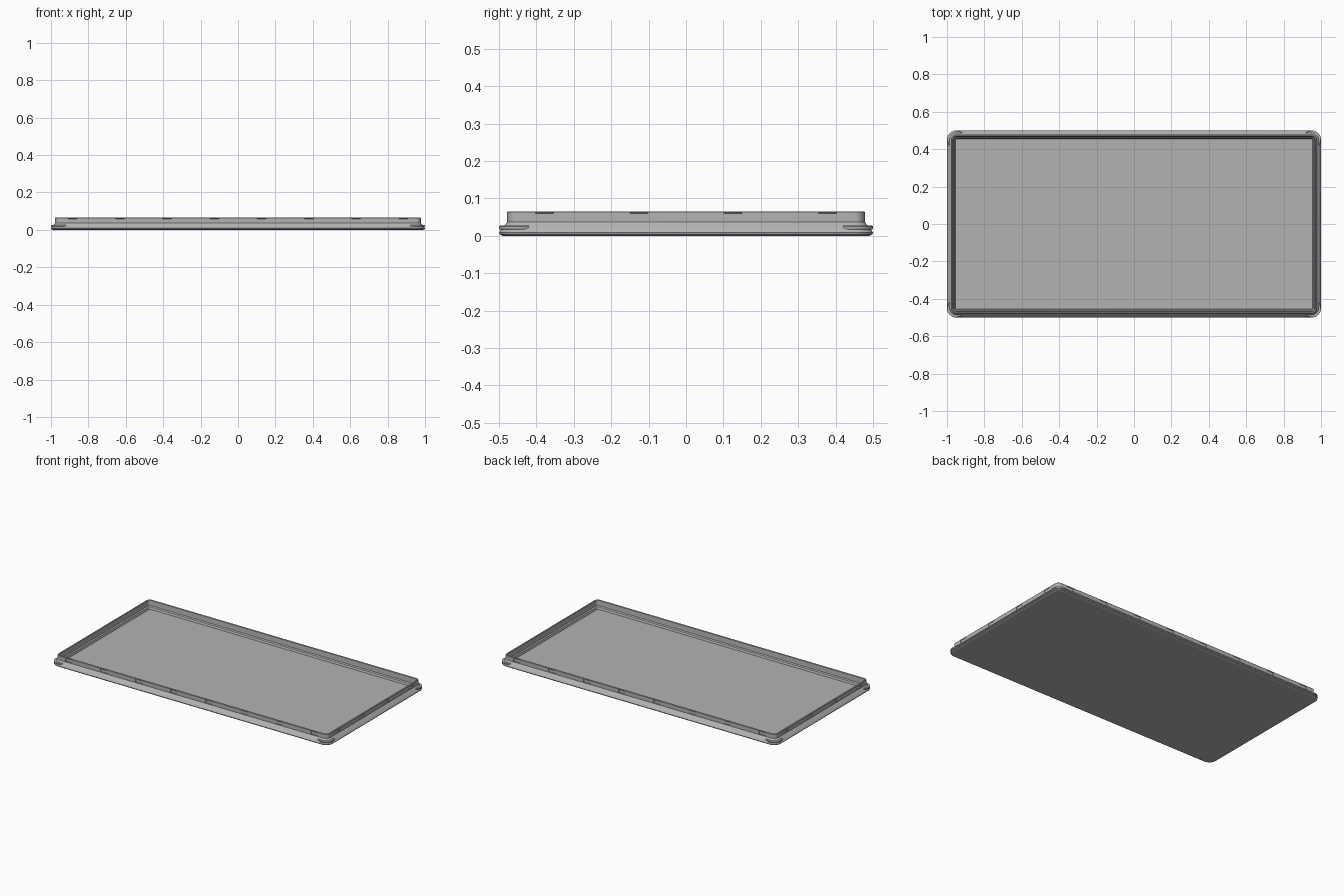
import bpy, bmesh, math
from mathutils import Matrix, Vector

if "Cube" in bpy.data.objects:
    bpy.data.objects.remove(bpy.data.objects["Cube"], do_unlink=True)

HX, HY, R = 1.0, 0.5, 0.05      # half sizes and corner radius of the outer rim
SEG = 8                         # segments per rounded corner

grey = bpy.data.materials.new("plain grey")
grey.use_nodes = True
grey.diffuse_color = (0.45, 0.45, 0.45, 1)
grey.node_tree.nodes["Principled BSDF"].inputs["Base Color"].default_value = grey.diffuse_color


def finish(name, bm):
    bmesh.ops.recalc_face_normals(bm, faces=bm.faces)
    mesh = bpy.data.meshes.new(name)
    bm.to_mesh(mesh)
    bm.free()
    mesh.materials.append(grey)
    obj = bpy.data.objects.new(name, mesh)
    bpy.context.collection.objects.link(obj)
    return obj


def corner(inset):
    """Points of the +x +y corner arc, inset from the outer rim."""
    r = R - inset
    for i in range(SEG + 1):
        a = math.pi / 2 * i / SEG
        yield HX - R + r * math.cos(a), HY - R + r * math.sin(a)


def outline(inset):
    c = list(corner(inset))
    return (c + [(-x, y) for x, y in reversed(c)]
            + [(-x, -y) for x, y in c] + [(x, -y) for x, y in reversed(c)])


def loft(bm, rings, closed):
    """Skin a list of equal point loops and cap both ends."""
    loops = [[bm.verts.new(p) for p in ring] for ring in rings]
    for a, b in zip(loops, loops[1:]):
        n = len(a)
        for i in range(n):
            bm.faces.new((a[i], a[(i + 1) % n], b[(i + 1) % n], b[i]))
    if closed:
        bm.faces.new(loops[0])
        bm.faces.new(loops[-1])


# Tray: section of (inset, height) from the underside, over the wall, to the floor
section = [(0.010, 0), (0.002, 0.004), (0, 0.009), (0.003, 0.013),
           (0.010, 0.024), (0.016, 0.029), (0.022, 0.037), (0.022, 0.063),
           (0.024, 0.065), (0.030, 0.065), (0.032, 0.063), (0.034, 0.030),
           (0.041, 0.025), (0.045, 0.012)]
bm = bmesh.new()
loft(bm, [[(x, y, z) for x, y in outline(d)] for d, z in section], True)
tray = finish("tray", bm)

# Snap recesses around the outside of the wall
notch = [(0.018, 0.063), (0.022, 0.063), (0.026, 0.059), (0.026, 0.040), (0.018, 0.040)]
STEP, HALF = 0.2525, 0.024
bm = bmesh.new()
for count, reach, turn in ((8, HY, 0), (4, HX, math.pi / 2)):
    for side in (0, math.pi):
        spin = Matrix.Rotation(turn + side, 3, "Z")
        for i in range(count):
            mid = (i - (count - 1) / 2) * STEP
            loft(bm, [[spin @ Vector((mid + s * HALF, d - reach, z)) for d, z in notch]
                      for s in (-1, 1)], True)
cutter = finish("recess_cutter", bm)
cutter.hide_render = True

bpy.context.view_layer.objects.active = tray
mod = tray.modifiers.new("recesses", "BOOLEAN")
mod.operation, mod.solver, mod.object = "DIFFERENCE", "EXACT", cutter
bpy.ops.object.modifier_apply(modifier=mod.name)
bpy.data.objects.remove(cutter, do_unlink=True)

# Raised lips that wrap each corner and fade into the rim
lip = [(0.002, 0.017), (0, 0.020), (0, 0.025), (0.003, 0.027), (0.014, 0.027), (0.014, 0.017)]
lips = []
for sx, name_x in ((1, "left"), (-1, "right")):
    for sy, name_y in ((-1, "front"), (1, "back")):
        paths = []
        for d, z in lip:
            arc = list(corner(d))
            end = max(d, 0.009)
            path = ([(HX - end, HY - 0.08)] + arc + [(HX - 0.08, HY - end)])
            paths.append([(sx * x, sy * y, z) for x, y in path])
        bm = bmesh.new()
        loft(bm, list(zip(*paths)), True)
        lips.append(finish(f"{name_y}_{name_x}_corner_lip", bm))

# Smooth corners, crisp steps
bpy.ops.object.select_all(action="DESELECT")
for obj in [tray] + lips:
    obj.select_set(True)
bpy.ops.object.shade_smooth_by_angle(angle=math.radians(25))
